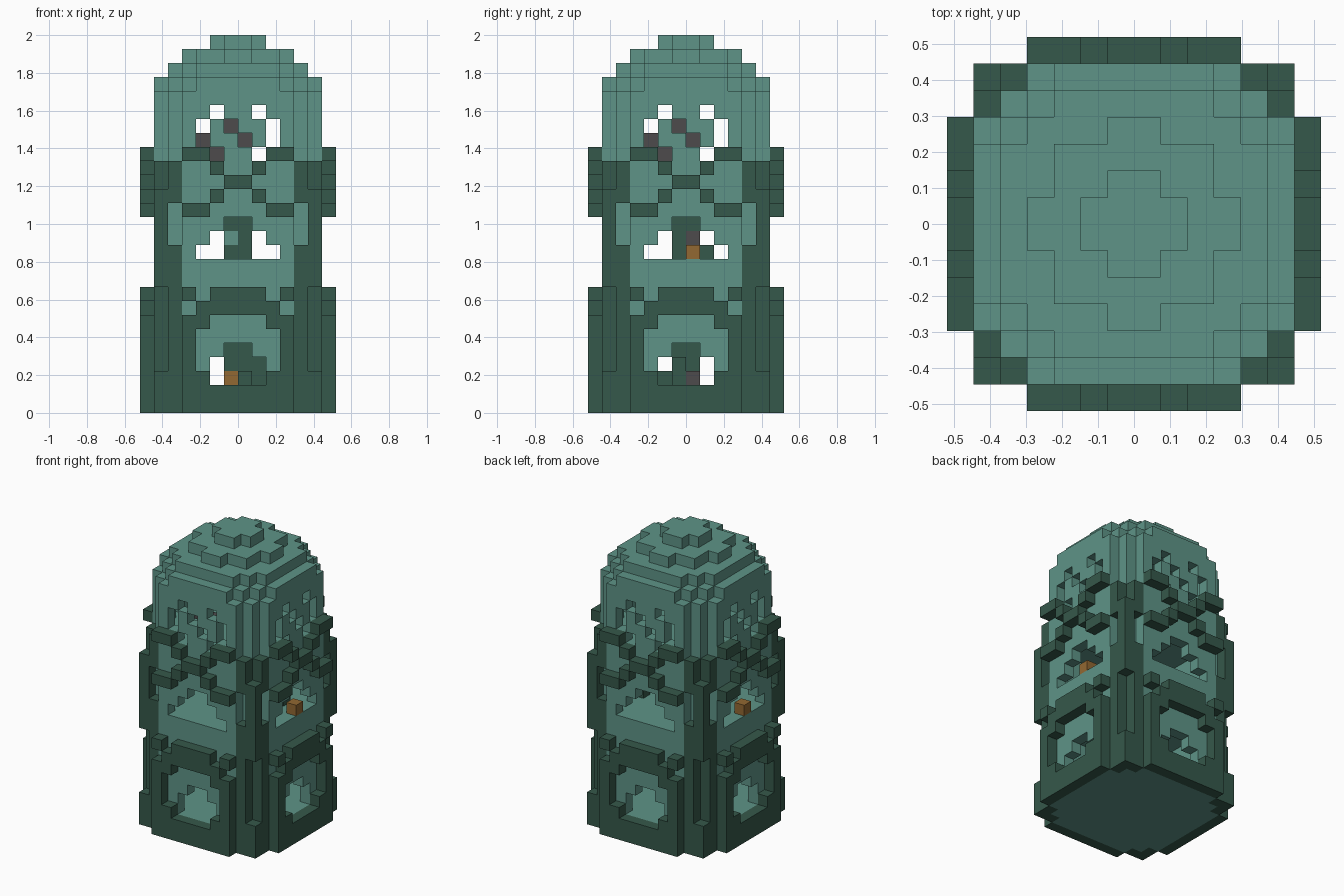
import bpy
import bmesh

cube = bpy.data.objects.get("Cube")
if cube:
    bpy.data.objects.remove(cube, do_unlink=True)

U = 2 / 27  # edge of one block


def material(name, rgb):
    m = bpy.data.materials.new(name)
    m.use_nodes = True
    m.diffuse_color = (*rgb, 1)
    m.node_tree.nodes["Principled BSDF"].inputs["Base Color"].default_value = (*rgb, 1)
    return m


TEAL = material("teal stone", (0.112, 0.296, 0.242))
GREEN = material("dark green stone", (0.036, 0.098, 0.069))
GREY = material("dark grey", (0.076, 0.069, 0.072))
ORANGE = material("orange", (0.287, 0.138, 0.032))


def build(name, cells, mat):
    """Mesh a set of blocks, leaving out faces between neighbours."""
    cells = set(cells)
    bm = bmesh.new()
    verts = {}

    def vert(p):
        if p not in verts:
            verts[p] = bm.verts.new([c * U for c in p])
        return verts[p]

    for cell in sorted(cells):
        for axis in range(3):
            for side in (0, 1):
                near = list(cell)
                near[axis] += 2 * side - 1
                if tuple(near) in cells:
                    continue
                quad = []
                for a, b in ((0, 0), (1, 0), (1, 1), (0, 1)):
                    p = list(cell)
                    p[axis] += side
                    p[(axis + 1) % 3] += a
                    p[(axis + 2) % 3] += b
                    quad.append(vert(tuple(p)))
                bm.faces.new(quad if side else quad[::-1])
    mesh = bpy.data.meshes.new(name)
    bm.to_mesh(mesh)
    bm.free()
    mesh.materials.append(mat)
    obj = bpy.data.objects.new(name, mesh)
    bpy.context.collection.objects.link(obj)


def ring(i):
    """Block count from the centre line, starting at 1."""
    return i + 1 if i >= 0 else -i


def layer(steps, k):
    """One stepped round layer: union of rectangles a by b, both ways."""
    out = set()
    for i in range(-7, 7):
        for j in range(-7, 7):
            p, q = sorted((ring(i), ring(j)), reverse=True)
            if any(p <= a and q <= b for a, b in steps):
                out.add((i, j, k))
    return out


def four_sides(cells):
    out = set()
    for i, j, k in cells:
        for _ in range(4):
            out.add((i, j, k))
            i, j = -j - 1, i
    return out


def pattern(rows, j):
    """Mirrored front pattern from (row, first ring, last ring), on all sides."""
    cells = set()
    for k, lo, hi in rows:
        for r in range(lo, hi + 1):
            cells |= {(r - 1, j, k), (-r, j, k)}
    return four_sides(cells)


# Body with stepped dome
DOME = {23: [(6, 3), (5, 4)], 24: [(5, 3), (4, 4)], 25: [(4, 1), (3, 3)], 26: [(2, 1)]}
body = set()
for k in range(27):
    body |= layer(DOME.get(k, [(6, 4), (5, 5)]), k)

# Three hollow chambers
for low, high in ((2, 8), (11, 16), (18, 23)):
    for k in range(low, high):
        body -= layer([(5, 4)], k)

# Window openings
body -= pattern([(2, 1, 2), (3, 1, 2), (4, 1, 1),
                 (11, 1, 3), (12, 1, 2), (13, 1, 1),
                 (18, 2, 2), (19, 3, 3), (20, 3, 3), (21, 2, 2)], -6)
body -= four_sides({(-1, -6, 20), (0, -6, 19)})
build("body", body, TEAL)

# Notched corner posts
posts = set()
for k in range(18):
    if not 12 <= k <= 14:
        posts |= {(4, 5, k), (5, 4, k)}
    if not (3 <= k <= 8 or k >= 16):
        posts.add((5, 5, k))
build("corner_posts", four_sides(posts), GREEN)

# Raised frames round the lower windows
build("lower_frames", pattern([(0, 1, 4), (1, 1, 4), (2, 3, 4), (3, 4, 4), (4, 4, 4),
                               (5, 4, 4), (6, 3, 4), (7, 1, 3), (8, 1, 2), (8, 4, 4)], -7), GREEN)

# Raised cross bands
build("cross_bands", pattern([(14, 3, 4), (15, 2, 2), (16, 1, 1),
                              (17, 2, 2), (18, 3, 4)], -7), GREEN)

# Inner core and loose blocks
grey = {(-3, -3, 19), (-2, -2, 18), (-1, -1, 20), (0, 0, 19), (0, 0, 12), (1, 0, 2)}
orange = {(5, 0, 11), (-6, -1, 11), (-1, -1, 2)}
teal = {(-1, -1, 12)}
core = {(1, -1, 2), (1, -1, 3), (0, -2, 2), (3, 1, 11)}
for low, high in ((2, 8), (11, 16)):
    for k in range(low, high):
        core |= layer([(1, 1)], k)
build("inner_core", core - grey - orange - teal, GREEN)
build("inner_grey_blocks", grey, GREY)
build("inner_orange_blocks", orange, ORANGE)
build("inner_teal_block", teal, TEAL)
